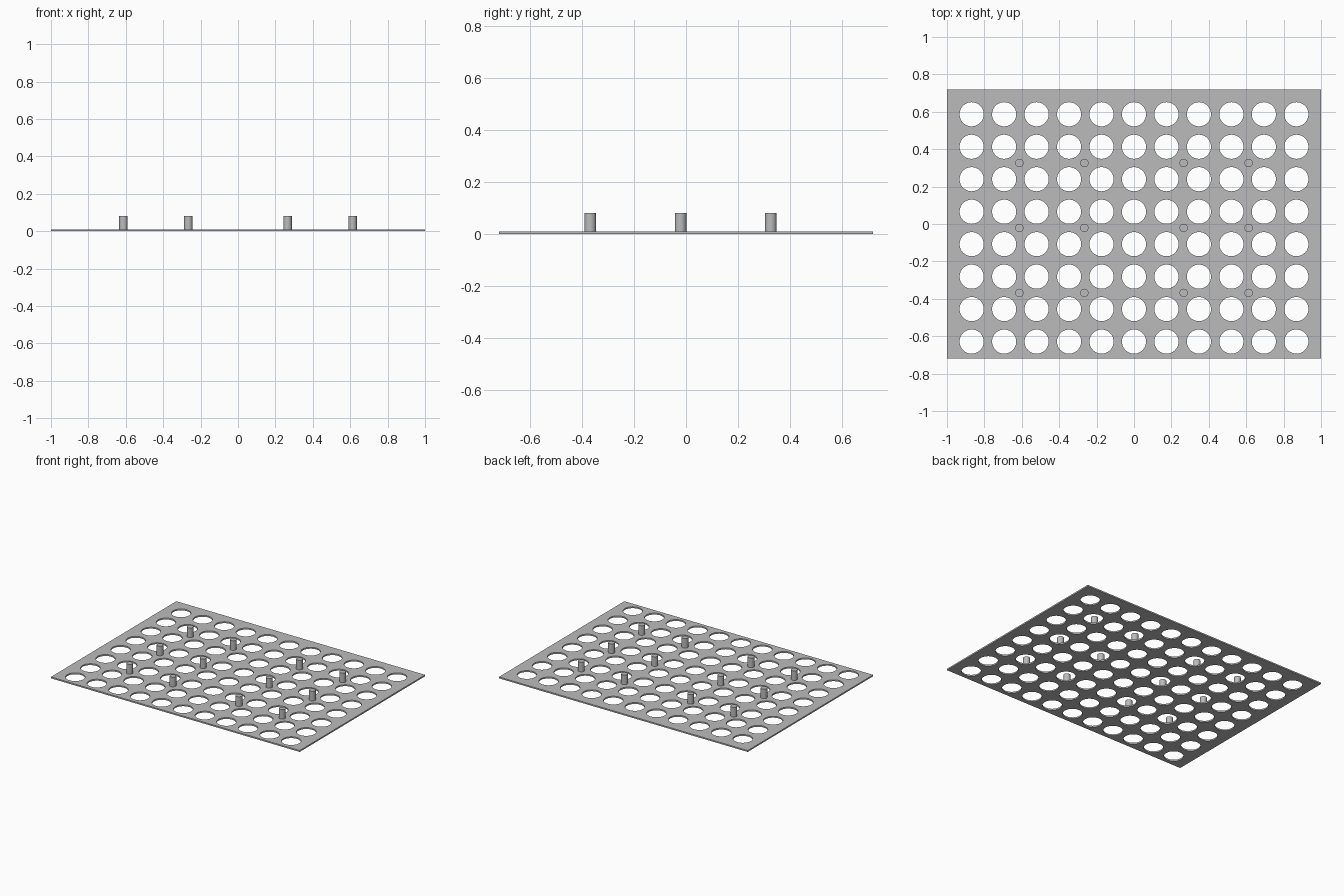
import bpy
import bmesh
from math import cos, sin, tau, radians

if "Cube" in bpy.data.objects:
    bpy.data.objects.remove(bpy.data.objects["Cube"], do_unlink=True)

HALF_X, HALF_Y, THICK = 1.0, 0.72, 0.0104
PITCH, COLS, ROWS = 0.1736, 11, 8
HOLE_R, ROW_MID = 0.0645, -0.021
PEG_R, PEG_TOP = 0.0222, 0.08
SIDES = 48

grey = bpy.data.materials.new("plain grey")
grey.use_nodes = True
grey.diffuse_color = (0.5, 0.5, 0.5, 1)
grey.node_tree.nodes["Principled BSDF"].inputs["Base Color"].default_value = (0.5, 0.5, 0.5, 1)


def add_object(name, data):
    obj = bpy.data.objects.new(name, data)
    bpy.context.collection.objects.link(obj)
    return obj


def shade(obj):
    bpy.ops.object.select_all(action="DESELECT")
    obj.select_set(True)
    bpy.context.view_layer.objects.active = obj
    bpy.ops.object.shade_smooth_by_angle(angle=radians(30))


def add_loop(curve, points):
    spline = curve.splines.new("POLY")
    spline.points.add(len(points) - 1)
    for point, (x, y) in zip(spline.points, points):
        point.co = (x, y, 0, 1)
    spline.use_cyclic_u = True


# Perforated plate: a filled outline with a grid of round holes
outline = bpy.data.curves.new("plate_outline", "CURVE")
outline.dimensions = "2D"
outline.fill_mode = "BOTH"
outline.extrude = THICK / 2
add_loop(outline, [(-HALF_X, -HALF_Y), (HALF_X, -HALF_Y), (HALF_X, HALF_Y), (-HALF_X, HALF_Y)])
for i in range(COLS):
    for j in range(ROWS):
        cx = (i - (COLS - 1) / 2) * PITCH
        cy = ROW_MID + (j - (ROWS - 1) / 2) * PITCH
        add_loop(outline, [(cx + HOLE_R * cos(tau * k / SIDES), cy + HOLE_R * sin(tau * k / SIDES))
                           for k in range(SIDES)])

helper = add_object("plate_helper", outline)
bpy.context.view_layer.update()
graph = bpy.context.evaluated_depsgraph_get()
mesh = bpy.data.meshes.new_from_object(helper.evaluated_get(graph))
bpy.data.objects.remove(helper, do_unlink=True)

bm = bmesh.new()
bm.from_mesh(mesh)
bmesh.ops.remove_doubles(bm, verts=bm.verts, dist=0.0001)
bmesh.ops.translate(bm, verts=bm.verts, vec=(0, 0, THICK / 2))
bmesh.ops.recalc_face_normals(bm, faces=bm.faces)
bm.to_mesh(mesh)
bm.free()
mesh.materials.clear()
mesh.materials.append(grey)
shade(add_object("perforated_plate", mesh))

# Standing pegs, set midway between the holes
peg_mesh = bpy.data.meshes.new("peg")
bm = bmesh.new()
bmesh.ops.create_cone(bm, cap_ends=True, segments=32, radius1=PEG_R, radius2=PEG_R,
                      depth=PEG_TOP - THICK)
bm.to_mesh(peg_mesh)
bm.free()
peg_mesh.materials.append(grey)
for i, step in enumerate((-3.53, -1.53, 1.53, 3.53)):
    for j in range(3):
        peg = add_object(f"peg_{i + 1}_{j + 1}", peg_mesh)
        peg.location = (step * PITCH, ROW_MID + (j - 1) * 2 * PITCH, (PEG_TOP + THICK) / 2)
        shade(peg)
